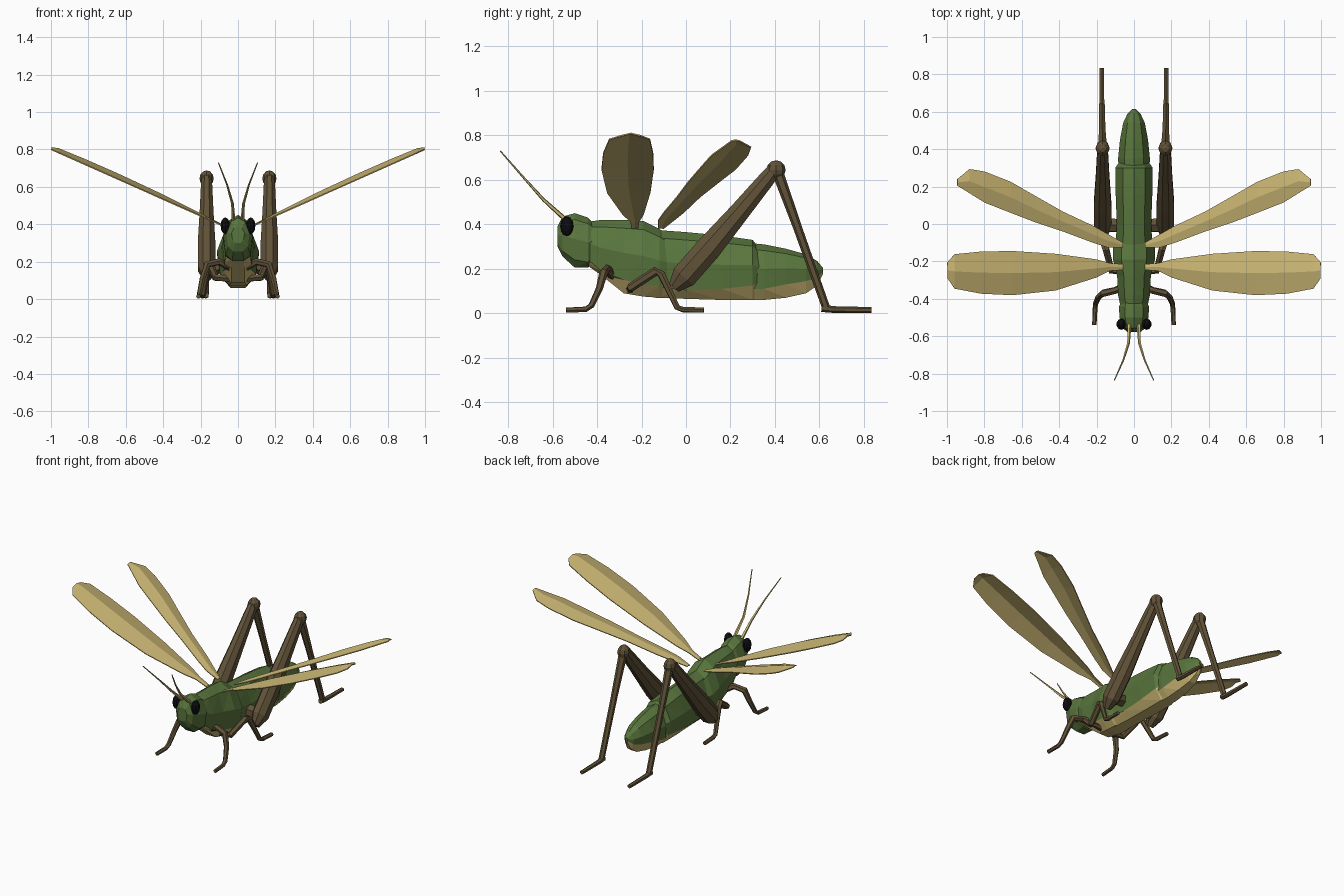
import bpy
import bmesh
import math
from mathutils import Vector

cube = bpy.data.objects.get("Cube")
if cube:
    bpy.data.objects.remove(cube)


def material(name, rgb):
    m = bpy.data.materials.new(name)
    m.use_nodes = True
    m.diffuse_color = (*rgb, 1)
    m.node_tree.nodes["Principled BSDF"].inputs["Base Color"].default_value = (*rgb, 1)
    return m


GREEN = material("leaf green", (0.1, 0.18, 0.047))
TAN = material("wing tan", (0.58, 0.46, 0.17))
BROWN = material("leg brown", (0.12, 0.085, 0.04))
BLACK = material("eye black", (0.004, 0.004, 0.005))


def finish(bm, name, mats, mirror=False):
    bmesh.ops.recalc_face_normals(bm, faces=bm.faces)
    mesh = bpy.data.meshes.new(name)
    bm.to_mesh(mesh)
    bm.free()
    for m in mats:
        mesh.materials.append(m)
    ob = bpy.data.objects.new(name, mesh)
    bpy.context.collection.objects.link(ob)
    if mirror:
        ob.modifiers.new("mirror", "MIRROR")
    return ob


def bridge(bm, rings):
    """Skin closed rings of points and cap both ends; returns faces by side index."""
    vr = [[bm.verts.new(p) for p in r] for r in rings]
    n = len(vr[0])
    sides = [[] for _ in range(n)]
    for a, b in zip(vr, vr[1:]):
        for i in range(n):
            j = (i + 1) % n
            sides[i].append(bm.faces.new((a[i], a[j], b[j], b[i])))
    bm.faces.new(vr[0])
    bm.faces.new(vr[-1])
    return sides


def body_part(name, stations, belly=True):
    """Stations: y, top z, belly line z, bottom z, half width."""
    rings = []
    for y, top, line, bot, w in stations:
        mid = line + (top - line) * 0.45
        half = [(0, top), (0.6 * w, top - (top - mid) * 0.25), (w, mid),
                (0.85 * w, line), (0.4 * w, bot)]
        loop = half + [(-x, z) for x, z in reversed(half[1:])]
        rings.append([(x, y, z) for x, z in loop])
    bm = bmesh.new()
    sides = bridge(bm, rings)
    if belly:
        for i in (3, 4, 5):
            for f in sides[i]:
                f.material_index = 1
    bmesh.ops.triangulate(bm, faces=bm.faces)
    return finish(bm, name, [GREEN, TAN])


def limb(name, path, mat=BROWN, flat=1.0, sides=6):
    """Tapered tube through (x, y, z, radius) points, mirrored to both sides."""
    pts = [Vector(p[:3]) for p in path]
    u, last, rings = Vector((1, 0, 0)), None, []
    for i, p in enumerate(pts):
        t = (pts[min(i + 1, len(pts) - 1)] - pts[max(i - 1, 0)]).normalized()
        if last:
            u = last.rotation_difference(t) @ u
        u = (u - t * u.dot(t)).normalized()
        v, last, r = t.cross(u), t, path[i][3]
        ring = []
        for k in range(sides):
            a = math.tau * (k + 0.5) / sides
            ring.append(p + u * math.cos(a) * r * flat + v * math.sin(a) * r)
        rings.append(ring)
    bm = bmesh.new()
    bridge(bm, rings)
    return finish(bm, name, [mat], True)


def wing(name, stations):
    """Stations: x, rear y, front y; the blade rises outwards with a soft ridge."""
    bm = bmesh.new()
    rows = []
    for x, rear, front in stations:
        z = 0.355 + 0.445 * x
        ridge = 0.12 * (rear - front)
        rows.append([bm.verts.new((x, y, z + d)) for y, d in
                     ((rear, 0), ((rear + front) / 2, ridge), (front, 0))])
    for a, b in zip(rows, rows[1:]):
        for i in (0, 1):
            bm.faces.new((a[i], a[i + 1], b[i + 1], b[i]))
    ob = finish(bm, name, [TAN], True)
    solid = ob.modifiers.new("thickness", "SOLIDIFY")
    solid.thickness = 0.006
    solid.offset = 0
    return ob


def ball(name, centre, radii, mat, u=10, v=6):
    bm = bmesh.new()
    bmesh.ops.create_uvsphere(bm, u_segments=u, v_segments=v, radius=1)
    bmesh.ops.scale(bm, vec=radii, verts=bm.verts)
    bmesh.ops.translate(bm, vec=centre, verts=bm.verts)
    return finish(bm, name, [mat], True)


# Head, eyes and antennae
body_part("head", [
    (-0.578, 0.39, 0.32, 0.30, 0.035),
    (-0.555, 0.435, 0.28, 0.255, 0.062),
    (-0.50, 0.45, 0.24, 0.205, 0.078),
    (-0.44, 0.43, 0.23, 0.205, 0.08),
    (-0.41, 0.40, 0.27, 0.25, 0.065)], belly=False)
ball("eye", (0.068, -0.536, 0.392), (0.026, 0.03, 0.045), BLACK)
limb("antenna", [(0.025, -0.54, 0.42, 0.011), (0.03, -0.64, 0.51, 0.008),
                 (0.058, -0.73, 0.61, 0.005), (0.105, -0.835, 0.73, 0.003)], TAN, sides=5)

# Body in three overlapping sections
body_part("thorax", [
    (-0.45, 0.41, 0.25, 0.22, 0.07),
    (-0.38, 0.42, 0.19, 0.17, 0.085),
    (-0.28, 0.42, 0.15, 0.09, 0.09),
    (-0.19, 0.415, 0.13, 0.075, 0.112),
    (-0.12, 0.38, 0.12, 0.07, 0.112),
    (-0.08, 0.35, 0.13, 0.08, 0.095)])
body_part("abdomen_front", [
    (-0.14, 0.375, 0.12, 0.07, 0.1),
    (0.0, 0.365, 0.105, 0.065, 0.092),
    (0.16, 0.35, 0.11, 0.06, 0.098),
    (0.30, 0.33, 0.125, 0.06, 0.1),
    (0.33, 0.29, 0.14, 0.08, 0.08)])
body_part("abdomen_rear", [
    (0.24, 0.32, 0.11, 0.06, 0.08),
    (0.35, 0.31, 0.11, 0.06, 0.085),
    (0.45, 0.29, 0.13, 0.07, 0.075),
    (0.54, 0.265, 0.145, 0.09, 0.058),
    (0.59, 0.235, 0.16, 0.125, 0.035),
    (0.615, 0.205, 0.185, 0.175, 0.008)])

# Two pairs of wings
wing("fore_wing", [
    (0.06, -0.215, -0.245), (0.13, -0.21, -0.25), (0.2, -0.19, -0.285),
    (0.42, -0.16, -0.355), (0.65, -0.145, -0.38), (0.82, -0.148, -0.372),
    (0.96, -0.162, -0.345), (0.998, -0.205, -0.29)])
wing("hind_wing", [
    (0.06, -0.10, -0.125), (0.14, -0.055, -0.125), (0.22, -0.01, -0.1),
    (0.38, 0.065, -0.04), (0.53, 0.15, 0.01), (0.66, 0.225, 0.06),
    (0.8, 0.28, 0.115), (0.88, 0.293, 0.165), (0.945, 0.24, 0.205)])

# Hind legs: heavy thigh, knee, shin and foot
limb("hind_thigh", [
    (0.165, -0.055, 0.115, 0.03), (0.168, -0.01, 0.165, 0.062),
    (0.168, 0.10, 0.29, 0.062), (0.168, 0.24, 0.455, 0.049),
    (0.168, 0.36, 0.60, 0.04), (0.168, 0.40, 0.65, 0.034)], flat=0.82, sides=8)
limb("hind_hip", [(0.06, -0.01, 0.18, 0.04), (0.15, -0.005, 0.17, 0.04)])
ball("hind_knee", (0.168, 0.405, 0.645), (0.038, 0.043, 0.043), BROWN, 8, 6)
limb("hind_shin", [(0.168, 0.41, 0.64, 0.026), (0.17, 0.50, 0.39, 0.02),
                   (0.172, 0.63, 0.025, 0.018)])
limb("hind_foot", [(0.172, 0.61, 0.024, 0.018), (0.172, 0.66, 0.017, 0.015),
                   (0.172, 0.835, 0.015, 0.013)])

# Walking legs
limb("front_leg", [
    (0.04, -0.33, 0.17, 0.022), (0.10, -0.355, 0.20, 0.019),
    (0.165, -0.37, 0.185, 0.02), (0.19, -0.39, 0.11, 0.016),
    (0.205, -0.425, 0.035, 0.014), (0.208, -0.45, 0.018, 0.013),
    (0.212, -0.54, 0.014, 0.012)])
limb("middle_leg", [
    (0.04, -0.25, 0.11, 0.02), (0.12, -0.25, 0.115, 0.02),
    (0.15, -0.135, 0.19, 0.02), (0.16, -0.11, 0.175, 0.019),
    (0.175, -0.07, 0.09, 0.015), (0.185, -0.04, 0.027, 0.014),
    (0.187, -0.015, 0.017, 0.013), (0.19, 0.08, 0.014, 0.012)])
